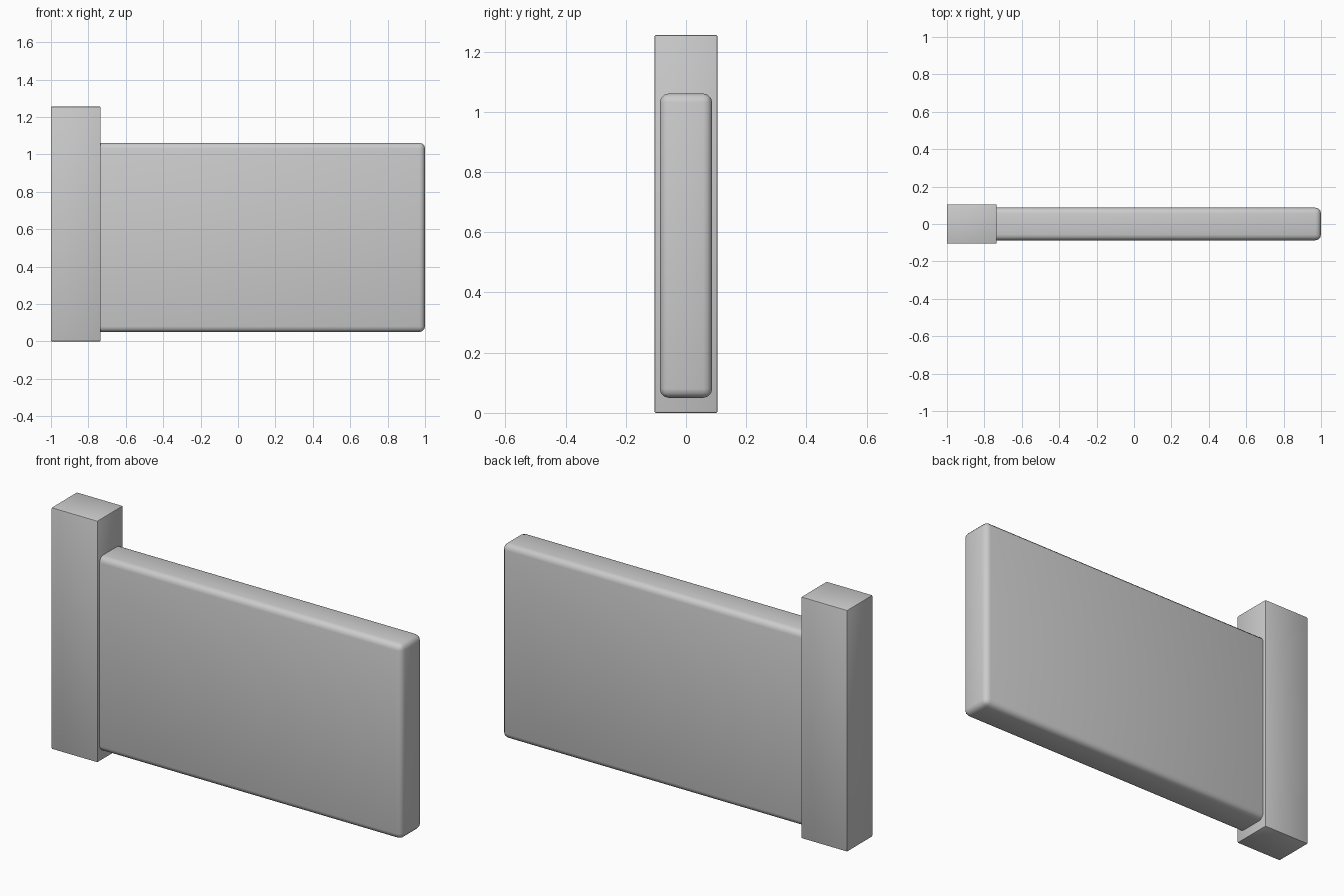
import bpy

if "Cube" in bpy.data.objects:
    bpy.data.objects.remove(bpy.data.objects["Cube"])


def block(name, lo, hi, bevel, segments):
    """Bevelled box spanning the two given corners."""
    centre = [(a + b) / 2 for a, b in zip(lo, hi)]
    size = [b - a for a, b in zip(lo, hi)]
    bpy.ops.mesh.primitive_cube_add(size=1, location=centre)
    ob = bpy.context.object
    ob.name = name
    ob.scale = size
    bpy.ops.object.transform_apply(location=False, rotation=False, scale=True)
    mod = ob.modifiers.new("edge_bevel", 'BEVEL')
    mod.width = bevel
    mod.segments = segments
    bpy.ops.object.modifier_apply(modifier=mod.name)
    bpy.ops.object.shade_smooth_by_angle()
    return ob


# Square upright post, nearly sharp edges
block("post", (-1.0, -0.105, 0.0), (-0.735, 0.105, 1.255), 0.005, 2)

# Wall panel with rounded edges, its inner end sunk into the post
block("wall_panel", (-0.79, -0.087, 0.05), (1.0, 0.087, 1.061), 0.03, 3)
